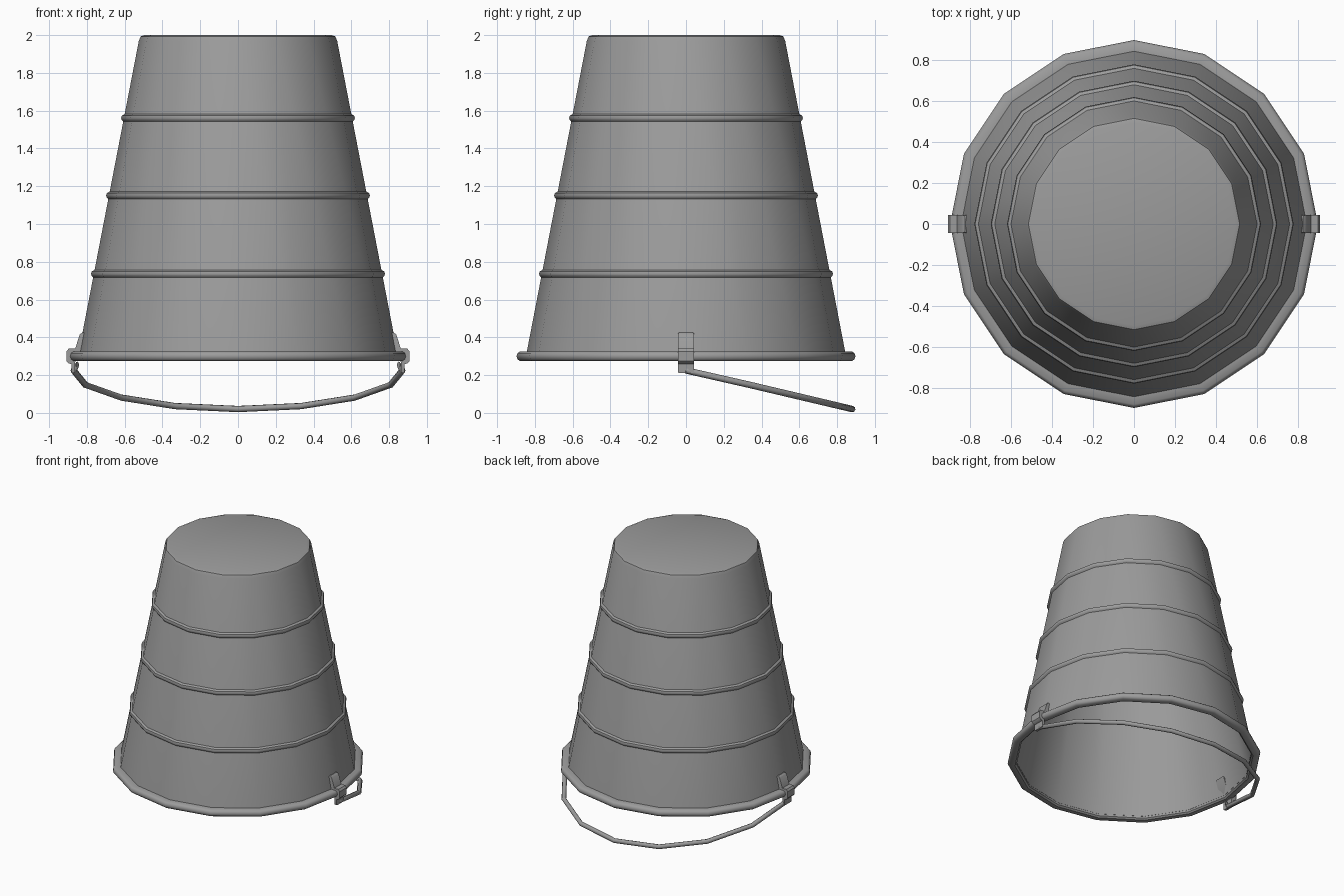
import bpy, bmesh, math
from mathutils import Vector

if "Cube" in bpy.data.objects:
    bpy.data.objects.remove(bpy.data.objects["Cube"])

SIDES = 16
metal = bpy.data.materials.new("grey_metal")
metal.diffuse_color = (0.33, 0.33, 0.33, 1)
metal.use_nodes = True
metal.node_tree.nodes["Principled BSDF"].inputs["Base Color"].default_value = metal.diffuse_color


def finish(name, bm, angle=40):
    bmesh.ops.remove_doubles(bm, verts=bm.verts, dist=1e-5)
    bmesh.ops.recalc_face_normals(bm, faces=bm.faces)
    me = bpy.data.meshes.new(name)
    bm.to_mesh(me)
    bm.free()
    me.materials.append(metal)
    ob = bpy.data.objects.new(name, me)
    bpy.context.collection.objects.link(ob)
    bpy.ops.object.select_all(action='DESELECT')
    ob.select_set(True)
    bpy.context.view_layer.objects.active = ob
    bpy.ops.object.shade_smooth_by_angle(angle=math.radians(angle))
    return ob


def lathe(name, profile, closed=True):
    """Spin an (r, z) profile around the z axis."""
    bm = bmesh.new()
    vs = [bm.verts.new((r, 0, z)) for r, z in profile]
    es = [bm.edges.new(p) for p in zip(vs, vs[1:])]
    if closed:
        es.append(bm.edges.new((vs[-1], vs[0])))
    bmesh.ops.spin(bm, geom=vs + es, cent=(0, 0, 0), axis=(0, 0, 1),
                   angle=math.tau, steps=SIDES, use_duplicate=False)
    return finish(name, bm)


def wall(z):
    return 0.525 + (1.97 - z) * 0.193


# upturned bucket shell: outside, then inside
lathe("bucket_body", [(0, 2), (0.495, 2), (0.515, 1.993), (0.525, 1.97),
                      (wall(0.3), 0.3), (wall(0.3) - 0.015, 0.3),
                      (0.51, 1.965), (0, 1.98)], closed=False)

# raised hoops
for i, z in enumerate((1.56, 1.15, 0.735)):
    lathe(f"hoop_{i + 1}", [(wall(z + .025) - .004, z + .025), (wall(z) + .011, z + .014),
                            (wall(z) + .015, z), (wall(z) + .011, z - .01),
                            (wall(z - .02) - .004, z - .02)], closed=False)

# rolled rim
lathe("rim", [(0.835, 0.325), (0.88, 0.325), (0.892, 0.316), (0.897, 0.3),
              (0.892, 0.284), (0.88, 0.275), (0.845, 0.275), (0.833, 0.285)])

# handle brackets, folded over the rim on both sides
strap = [(0.79, 0.425), (0.825, 0.425), (0.838, 0.415), (0.862, 0.34), (0.897, 0.34),
         (0.908, 0.325), (0.908, 0.275), (0.897, 0.262), (0.882, 0.258), (0.882, 0.21),
         (0.862, 0.21), (0.862, 0.27), (0.83, 0.31)]
for side, label in ((1, "right"), (-1, "left")):
    bm = bmesh.new()
    f = bm.faces.new([bm.verts.new((side * x, -0.043, z)) for x, z in strap])
    ext = bmesh.ops.extrude_face_region(bm, geom=[f])
    bmesh.ops.translate(bm, vec=(0, 0.086, 0),
                        verts=[v for v in ext["geom"] if isinstance(v, bmesh.types.BMVert)])
    # round the corners seen from the side
    tips = [e for e in bm.edges if abs(e.verts[0].co.y - e.verts[1].co.y) < 1e-4]
    ends = [e for e in bm.edges if abs(e.verts[0].co.z - e.verts[1].co.z) < 1e-4]
    corner = [e for e in tips if e in ends and
              (e.verts[0].co.z > 0.42 or e.verts[0].co.z < 0.215)]
    side_tip = [e for e in corner]
    bmesh.ops.bevel(bm, geom=side_tip, offset=0.008, segments=2, affect='EDGES', profile=0.5)
    finish(f"bracket_{label}", bm, 35)

# wire handle: half ring hanging down towards the back
path = [Vector((0.87, 0, 0.225))]
for k in range(1, 8):
    a = math.pi * k / 8
    y = 0.88 * math.sin(a)
    path.append(Vector((0.875 * math.cos(a), y, 0.228 - 0.236 * y)))
path.append(Vector((-0.87, 0, 0.225)))
path = [Vector((0.85, -0.005, 0.255))] + path + [Vector((-0.85, -0.005, 0.255))]
bm = bmesh.new()
slope = Vector((0, 1, -0.236)).normalized()
up = Vector((1, 0, 0)).cross(slope)
rings = []
for i, p in enumerate(path):
    t = (path[min(i + 1, len(path) - 1)] - path[max(i - 1, 0)]).normalized()
    out = t.cross(up).normalized()
    rings.append([bm.verts.new(p + 0.017 * (math.cos(math.tau * j / 8) * out
                                            + math.sin(math.tau * j / 8) * up))
                  for j in range(8)])
for a, b in zip(rings, rings[1:]):
    for j in range(8):
        bm.faces.new((a[j], a[j - 1], b[j - 1], b[j]))
bm.faces.new(rings[0])
bm.faces.new(rings[-1])
finish("handle", bm, 50)
